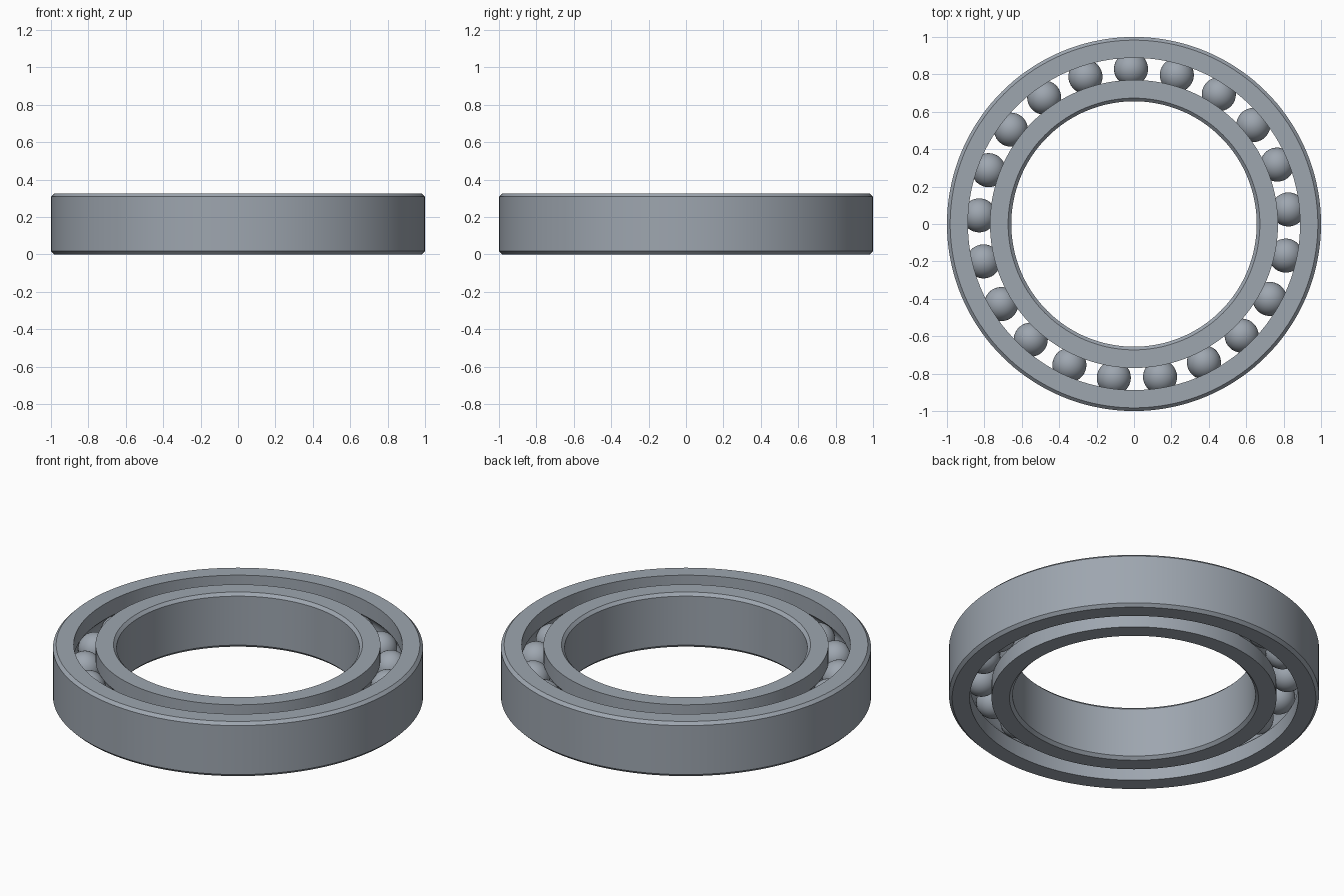
import bpy
import math

cube = bpy.data.objects.get("Cube")
if cube:
    bpy.data.objects.remove(cube, do_unlink=True)

HEIGHT = 0.326
CHAMFER = 0.017
PITCH = 0.829        # radius of the ball circle
BALL = 0.091
GROOVE = 0.092       # raceway radius
BALLS = 21
SEGMENTS = 144

steel = bpy.data.materials.new("steel grey")
steel.use_nodes = True
colour = (0.34, 0.38, 0.43, 1)
steel.diffuse_color = colour
shader = steel.node_tree.nodes["Principled BSDF"]
shader.inputs["Base Color"].default_value = colour


def finish(obj, name):
    """Name, colour and smooth the active part."""
    obj.name = name
    obj.data.materials.append(steel)
    bpy.ops.object.select_all(action="DESELECT")
    obj.select_set(True)
    bpy.context.view_layer.objects.active = obj
    bpy.ops.object.shade_smooth_by_angle(angle=math.radians(25))


def ring(name, plain, race):
    """Turn a closed ring: chamfered plain wall, grooved raceway wall."""
    inward = 1 if race > plain else -1
    profile = [(race, 0), (plain + inward * CHAMFER, 0), (plain, CHAMFER),
               (plain, HEIGHT - CHAMFER), (plain + inward * CHAMFER, HEIGHT), (race, HEIGHT)]
    # Raceway arc, from the upper lip to the lower lip
    half = math.acos(abs(race - PITCH) / GROOVE)
    steps = 12
    for i in range(steps + 1):
        a = half - 2 * half * i / steps
        profile.append((PITCH - inward * GROOVE * math.cos(a),
                        HEIGHT / 2 + GROOVE * math.sin(a)))
    if inward < 0:
        profile.reverse()
    n = len(profile)
    verts, faces = [], []
    for s in range(SEGMENTS):
        t = math.tau * s / SEGMENTS
        verts += [(r * math.cos(t), r * math.sin(t), z) for r, z in profile]
        nxt = (s + 1) % SEGMENTS
        for k in range(n):
            m = (k + 1) % n
            faces.append((s * n + k, s * n + m, nxt * n + m, nxt * n + k))
    mesh = bpy.data.meshes.new(name)
    mesh.from_pydata(verts, [], faces)
    obj = bpy.data.objects.new(name, mesh)
    bpy.context.collection.objects.link(obj)
    # Make all normals face outward
    bpy.context.view_layer.objects.active = obj
    bpy.ops.object.mode_set(mode="EDIT")
    bpy.ops.mesh.select_all(action="SELECT")
    bpy.ops.mesh.normals_make_consistent(inside=False)
    bpy.ops.object.mode_set(mode="OBJECT")
    finish(obj, name)


ring("outer_ring", 1.0, 0.888)
ring("inner_ring", 0.656, 0.77)

# Rolling balls, evenly spaced and sharing one mesh
bpy.ops.mesh.primitive_uv_sphere_add(segments=36, ring_count=20, radius=BALL)
first = bpy.context.object
finish(first, "ball_1")
for i in range(BALLS):
    ball = first if i == 0 else first.copy()
    if i:
        ball.name = f"ball_{i + 1}"
        bpy.context.collection.objects.link(ball)
    a = math.radians(91.1) + math.tau * i / BALLS
    ball.location = (PITCH * math.cos(a), PITCH * math.sin(a), HEIGHT / 2)
